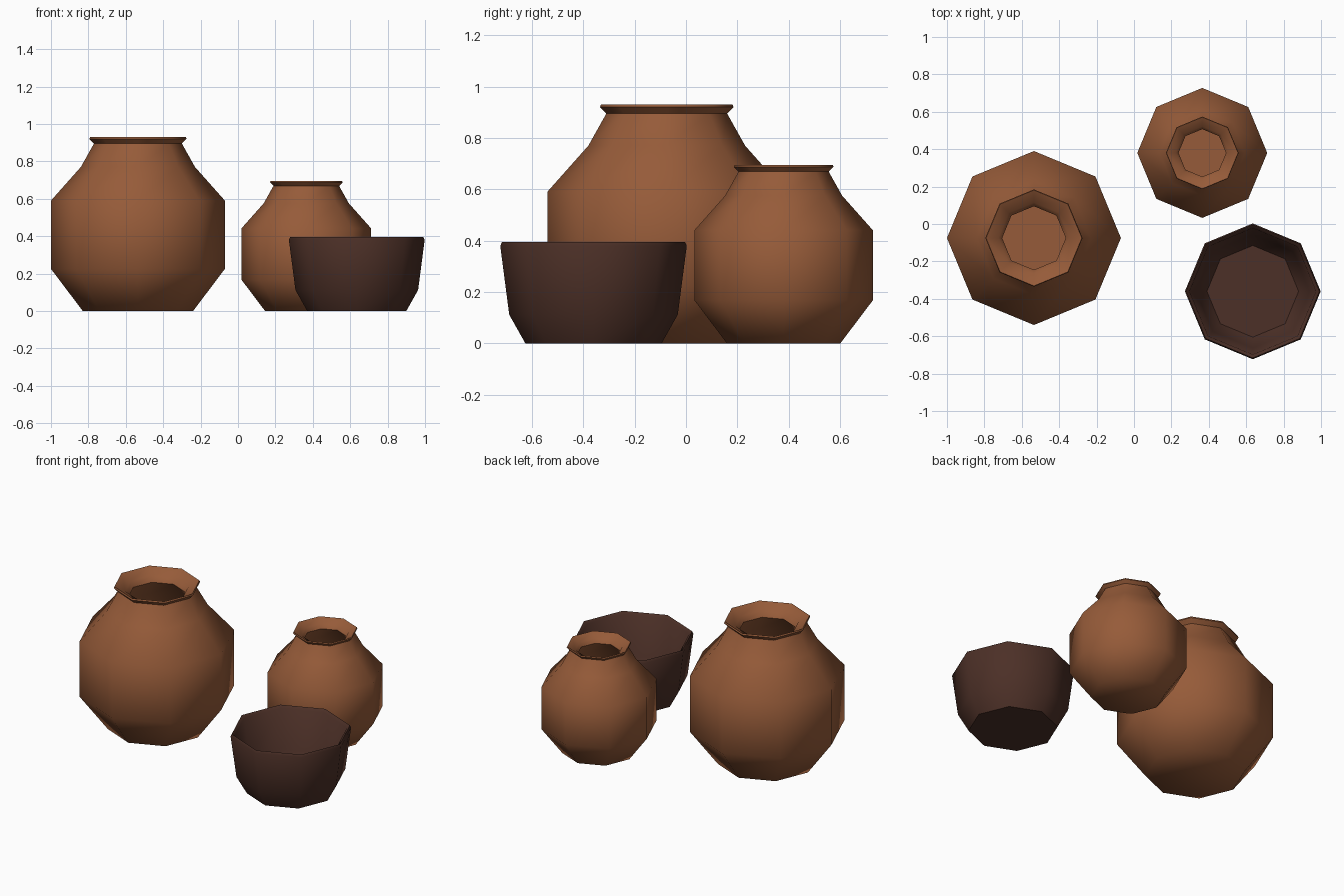
import bpy
import bmesh
import math

default = bpy.data.objects.get("Cube")
if default:
    bpy.data.objects.remove(default, do_unlink=True)


def make_material(name, color):
    mat = bpy.data.materials.new(name)
    mat.use_nodes = True
    mat.diffuse_color = color
    bsdf = mat.node_tree.nodes["Principled BSDF"]
    bsdf.inputs["Base Color"].default_value = color
    bsdf.inputs["Roughness"].default_value = 0.9
    return mat


def make_pot(name, profile, location, scale, material, sides=8):
    """Lathe a (radius, height) profile and close both ends with flat floors."""
    bm = bmesh.new()
    rings = []
    for radius, height in profile:
        ring = []
        for i in range(sides):
            a = math.tau * i / sides
            ring.append(bm.verts.new((radius * math.cos(a), radius * math.sin(a), height)))
        rings.append(ring)
    for low, high in zip(rings, rings[1:]):
        for i in range(sides):
            j = (i + 1) % sides
            bm.faces.new((low[i], low[j], high[j], high[i]))
    bm.faces.new(rings[0][::-1])
    bm.faces.new(rings[-1])
    bmesh.ops.scale(bm, vec=(scale, scale, scale), verts=bm.verts)
    mesh = bpy.data.meshes.new(name)
    bm.to_mesh(mesh)
    bm.free()
    mesh.materials.append(material)
    pot = bpy.data.objects.new(name, mesh)
    pot.location = location
    bpy.context.collection.objects.link(pot)
    bpy.ops.object.select_all(action="DESELECT")
    pot.select_set(True)
    bpy.context.view_layer.objects.active = pot
    bpy.ops.object.shade_smooth_by_angle(angle=math.radians(56))
    return pot


terracotta = make_material("terracotta", (0.305, 0.105, 0.041, 1))
dark_clay = make_material("dark_clay", (0.072, 0.029, 0.020, 1))

# Outside from base to flared rim, then down the inside to the floor
jar_profile = [
    (0.295, 0), (0.465, 0.225), (0.465, 0.59), (0.305, 0.77),
    (0.235, 0.895), (0.26, 0.92), (0.256, 0.93),
    (0.19, 0.895), (0.17, 0.86), (0.265, 0.74),
    (0.42, 0.57), (0.42, 0.25), (0.27, 0.04),
]
bowl_profile = [
    (0.265, 0), (0.328, 0.112), (0.363, 0.38), (0.356, 0.395),
    (0.338, 0.38), (0.303, 0.13), (0.245, 0.04),
]

# Two jars of the same shape and one open bowl
make_pot("large_jar", jar_profile, (-0.535, -0.075, 0), 1, terracotta)
make_pot("small_jar", jar_profile, (0.365, 0.38, 0), 0.747, terracotta)
make_pot("bowl", bowl_profile, (0.635, -0.36, 0), 1, dark_clay)
